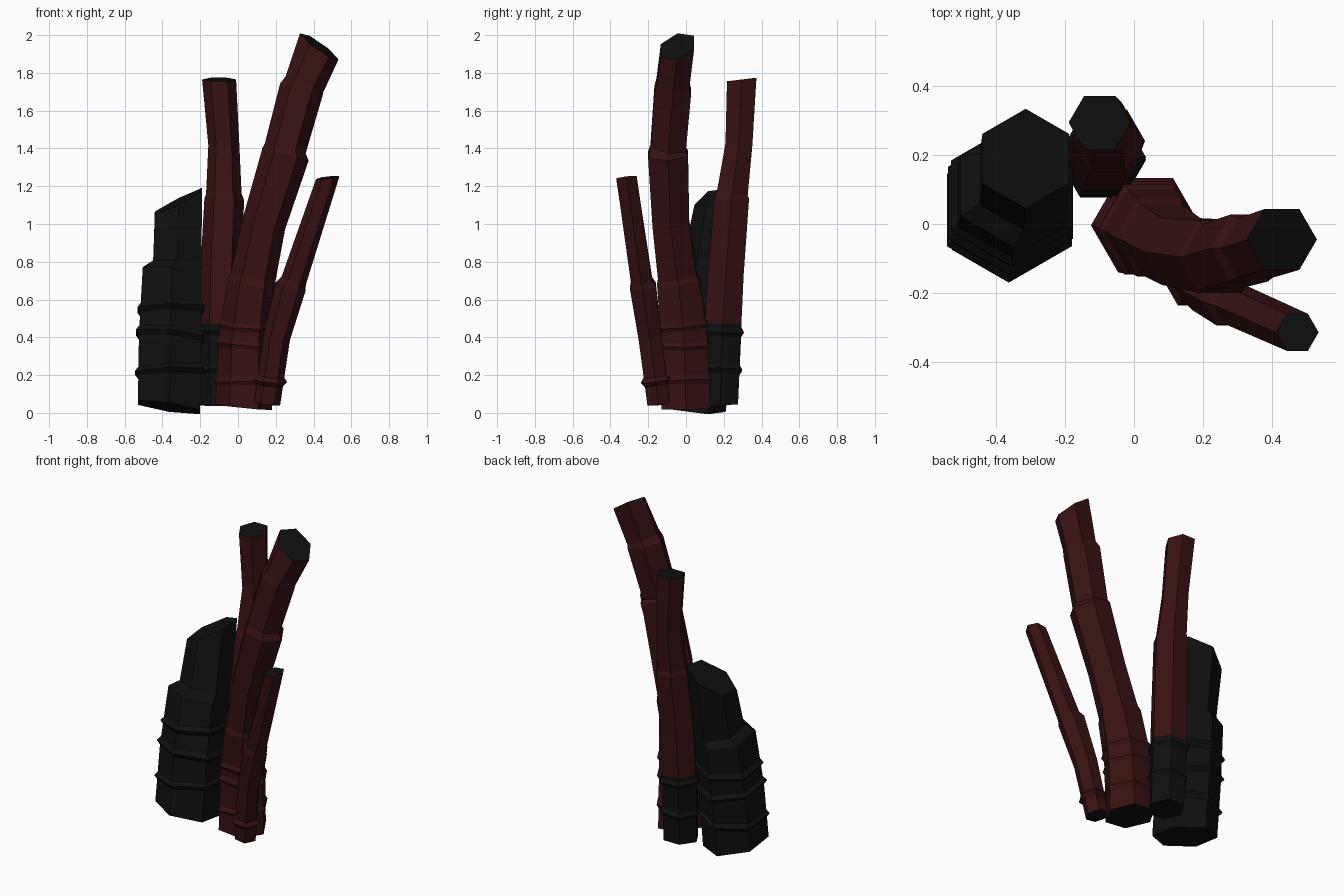
import bpy, bmesh, math

cube = bpy.data.objects.get("Cube")
if cube:
    bpy.data.objects.remove(cube, do_unlink=True)


def material(name, colour):
    mat = bpy.data.materials.new(name)
    mat.use_nodes = True
    mat.diffuse_color = (*colour, 1)
    mat.node_tree.nodes["Principled BSDF"].inputs["Base Color"].default_value = (*colour, 1)
    return mat


RED = material("dark red bark", (0.040, 0.006, 0.006))
BLACK = material("charred black", (0.005, 0.005, 0.005))


def slope(path, i):
    """Lean of the section plane so that it stays square to the path."""
    a, b = path[max(i - 1, 0)], path[min(i + 1, len(path) - 1)]
    dz = b[2] - a[2]
    return (a[0] - b[0]) / dz, (a[1] - b[1]) / dz


def loft(name, path, slopes, phase, side, cap):
    """Six-sided tube through stations (x, y, z, radius) with closed ends."""
    bm = bmesh.new()
    rings = []
    for (x, y, z, r), (sx, sy) in zip(path, slopes):
        ring = []
        for k in range(6):
            a = math.radians(phase + 60 * k)
            dx, dy = r * math.cos(a), r * math.sin(a)
            ring.append(bm.verts.new((x + dx, y + dy, z + sx * dx + sy * dy)))
        rings.append(ring)
    for low, high in zip(rings, rings[1:]):
        for k in range(6):
            n = (k + 1) % 6
            bm.faces.new((low[k], low[n], high[n], high[k]))
    for ring in (rings[0][::-1], rings[-1]):
        bm.faces.new(ring).material_index = 1
    bmesh.ops.recalc_face_normals(bm, faces=bm.faces)
    mesh = bpy.data.meshes.new(name)
    bm.to_mesh(mesh)
    bm.free()
    mesh.materials.append(side)
    mesh.materials.append(cap)
    obj = bpy.data.objects.new(name, mesh)
    bpy.context.collection.objects.link(obj)
    return obj


def stem(name, path, phase, side, top=None, bottom=None):
    slopes = [slope(path, i) for i in range(len(path))]
    slopes[0] = bottom or slopes[0]
    slopes[-1] = top or slopes[-1]
    loft(name, path, slopes, phase, side, BLACK)


def bands(name, path, phase, side, heights, bulge=0.02, half=0.028):
    """Ridges of bark that wrap the stem at the given heights."""
    for n, h in enumerate(heights):
        i = next(i for i in range(len(path) - 1) if path[i + 1][2] >= h)
        a, b = path[i], path[i + 1]
        t = (h - a[2]) / (b[2] - a[2])
        x, y, z, r = (p + (q - p) * t for p, q in zip(a, b))
        lean = ((a[0] - b[0]) / (b[2] - a[2]), (a[1] - b[1]) / (b[2] - a[2]))
        tilt = (lean[0] + 0.06 * (-1) ** n, lean[1])
        ridge = [(x + lean[0] * -d, y + lean[1] * -d, z + d, r + e)
                 for d, e in ((-half, -0.004), (0, bulge), (half, -0.004))]
        loft(f"{name}_{n + 1}", ridge, [tilt] * 3, phase, side, side)


# Thick charred stump with a stepped, slanted top
stump = [(-0.365, 0.02, 0.03, 0.19), (-0.36, 0.06, 0.40, 0.19),
         (-0.35, 0.11, 0.74, 0.178), (-0.322, 0.13, 0.78, 0.147),
         (-0.315, 0.19, 1.12, 0.145)]
stem("charred_stump", stump, 90, BLACK, top=(0.5, 0.12), bottom=(-0.15, -0.13))
bands("stump_ridge", stump, 90, BLACK, (0.22, 0.41, 0.55))

# Tallest stem, leaning to the left, with bark ledges
tall = [(0.03, 0.0, 0.03, 0.15), (0.04, -0.01, 0.40, 0.142),
        (0.075, -0.04, 0.69, 0.13), (0.08, -0.045, 0.72, 0.118),
        (0.137, -0.08, 1.0, 0.112), (0.252, -0.095, 1.37, 0.122),
        (0.25, -0.095, 1.40, 0.108), (0.335, -0.07, 1.71, 0.112),
        (0.352, -0.07, 1.74, 0.1), (0.43, -0.045, 1.94, 0.102)]
stem("tall_stem", tall, 0, RED, top=(-0.68, 0.25), bottom=(-0.1, 0.03))
bands("tall_stem_ridge", tall, 0, RED, (0.17, 0.36, 0.46), 0.012)

# Back stem: charred foot and red upper length
foot = [(-0.09, 0.18, 0.04, 0.11), (-0.095, 0.195, 0.47, 0.115)]
stem("back_stem_foot", foot, 0, BLACK, bottom=(0, 0.05))
bands("back_stem_ridge", foot, 0, BLACK, (0.23, 0.43), 0.015)
back = [(-0.095, 0.195, 0.45, 0.112), (-0.09, 0.21, 0.74, 0.11),
        (-0.073, 0.242, 1.13, 0.105), (-0.075, 0.245, 1.16, 0.094),
        (-0.075, 0.28, 1.42, 0.082), (-0.1, 0.295, 1.765, 0.09)]
stem("back_stem", back, 0, RED, top=(0, 0.12))

# Thin front stem
thin = [(0.155, -0.145, 0.05, 0.068), (0.205, -0.19, 0.40, 0.07),
        (0.28, -0.228, 0.67, 0.078), (0.295, -0.235, 0.70, 0.064),
        (0.475, -0.315, 1.245, 0.062)]
stem("thin_stem", thin, 0, RED, top=(0.12, 0.12))
bands("thin_stem_ridge", thin, 0, RED, (0.17,), 0.02)
